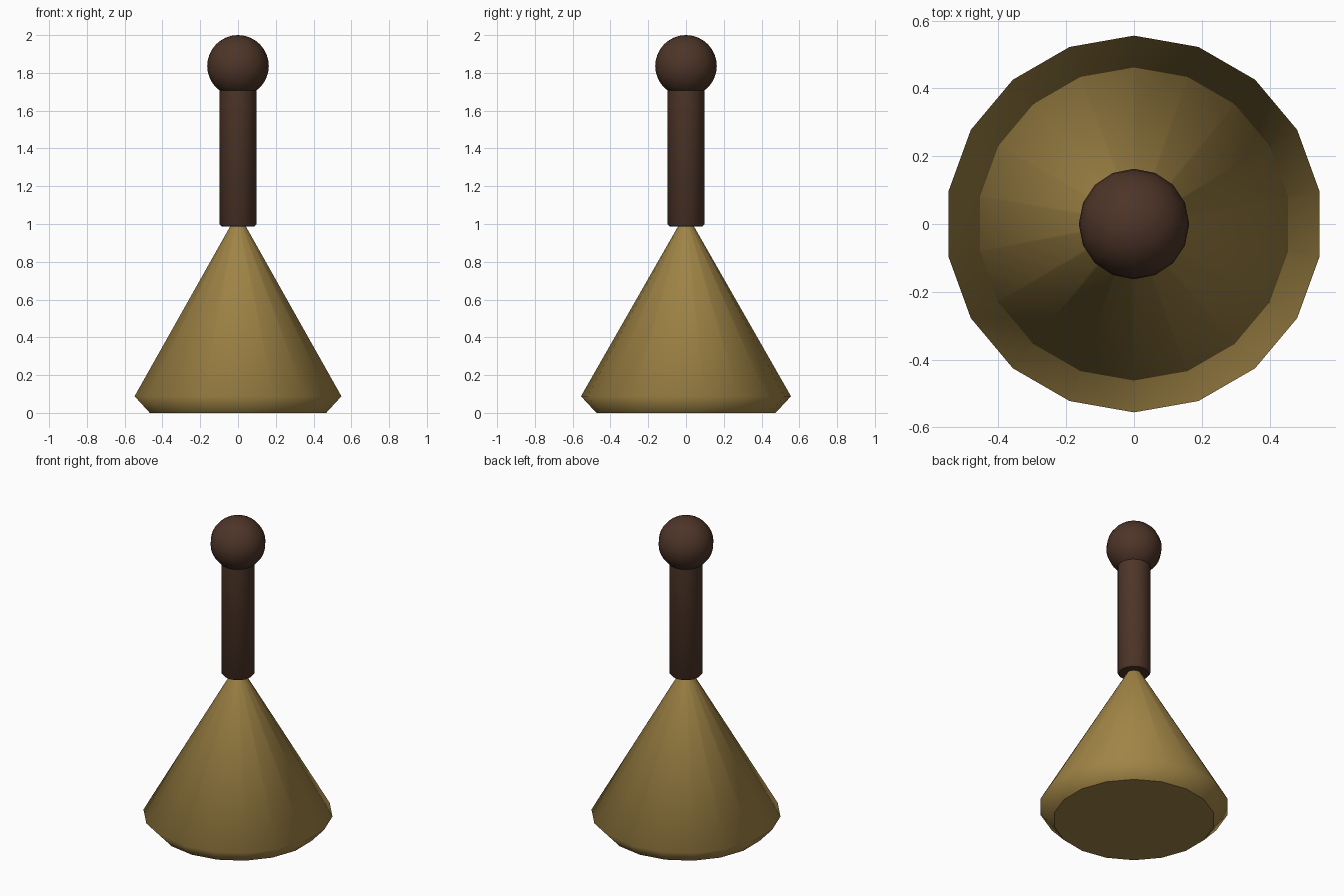
import bpy, bmesh
from math import sin, cos, pi, radians

if "Cube" in bpy.data.objects:
    bpy.data.objects.remove(bpy.data.objects["Cube"])


def material(name, rgb):
    m = bpy.data.materials.new(name)
    m.diffuse_color = (*rgb, 1)
    m.use_nodes = True
    m.node_tree.nodes["Principled BSDF"].inputs["Base Color"].default_value = m.diffuse_color
    return m


gold = material("brass", (0.35, 0.23, 0.06))
brown = material("dark_wood", (0.075, 0.035, 0.021))


def add_object(name, bm, mat):
    bmesh.ops.recalc_face_normals(bm, faces=bm.faces)
    for f in bm.faces:
        f.smooth = True
    mesh = bpy.data.meshes.new(name)
    bm.to_mesh(mesh)
    bm.free()
    mesh.materials.append(mat)
    ob = bpy.data.objects.new(name, mesh)
    bpy.context.collection.objects.link(ob)
    return ob


def lathe(name, profile, sides, mat, sharp_rings=()):
    """Capped solid of revolution, first vertex on +y; listed rings get sharp edges."""
    bm = bmesh.new()
    rings = [[bm.verts.new((r * sin(2 * pi * i / sides), r * cos(2 * pi * i / sides), z))
              for i in range(sides)] for r, z in profile]
    for a, b in zip(rings, rings[1:]):
        for i in range(sides):
            j = (i + 1) % sides
            bm.faces.new((a[i], a[j], b[j], b[i]))
    bm.faces.new(rings[0])
    bm.faces.new(rings[-1])
    for k in sharp_rings:
        for i in range(sides):
            bm.edges.get((rings[k][i], rings[k][(i + 1) % sides])).smooth = False
    return add_object(name, bm, mat)


# Conical body with undercut lip
lathe("cone_body", [(0.474, 0), (0.556, 0.088), (0.032, 1.005)], 18, gold, (0, 2))

# Straight handle with slightly eased lower edge
lathe("handle", [(0.088, 0.988), (0.098, 1.0), (0.098, 1.74)], 16, brown, (0, 2))

# Round knob on top
bm = bmesh.new()
bmesh.ops.create_uvsphere(bm, u_segments=16, v_segments=16, radius=0.163)
knob = add_object("knob", bm, brown)
knob.location.z = 1.837
